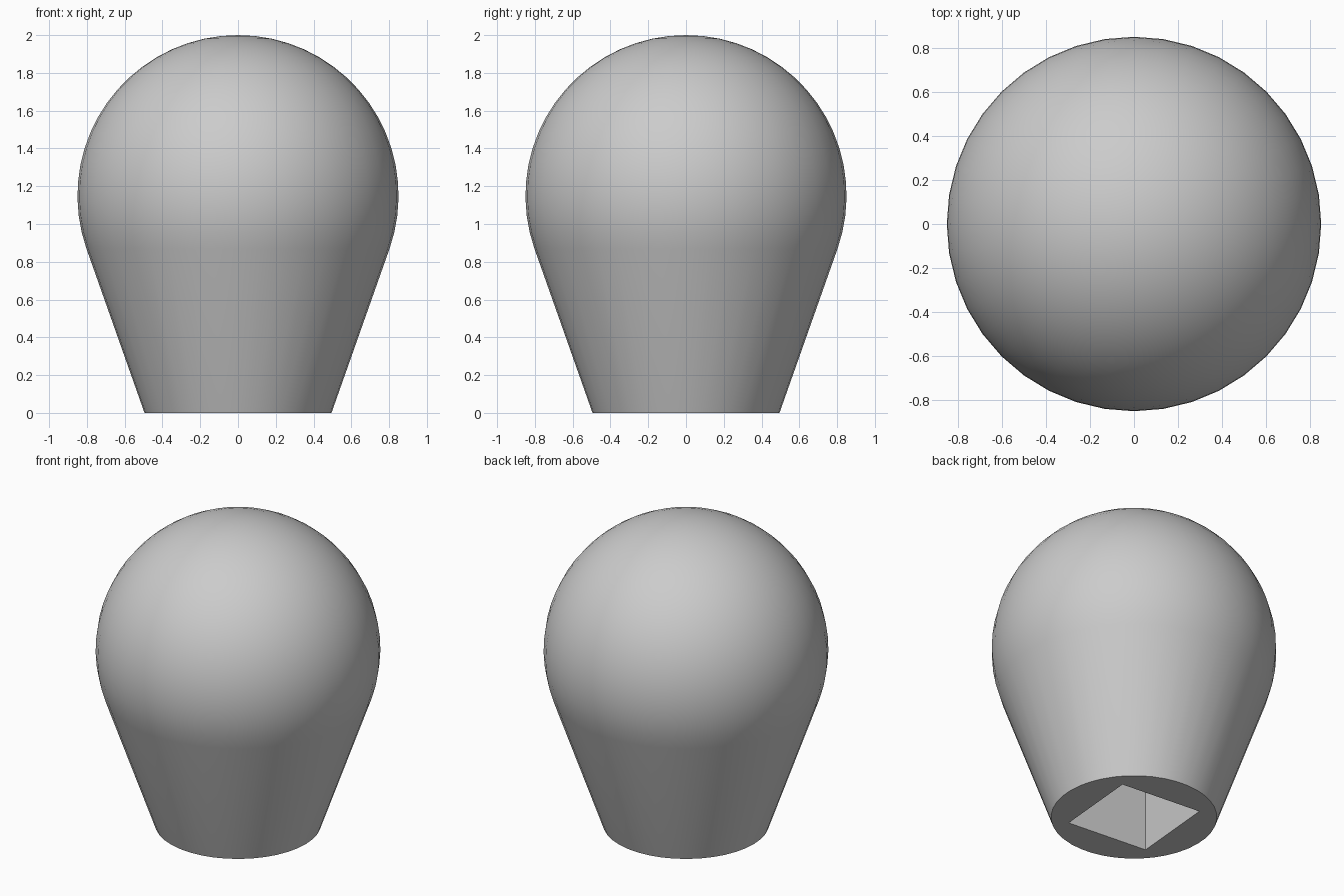
import bpy
import bmesh
import math

cube = bpy.data.objects.get("Cube")
if cube:
    bpy.data.objects.remove(cube, do_unlink=True)

SEGMENTS = 40
RADIUS = 0.85            # ball radius
CENTRE_Z = 2 - RADIUS    # ball centre height
BASE_RADIUS = 0.495
SLOPE = math.radians(19.3)   # taper of the stem, tangent to the ball
SOCKET_SIDE = 0.56
SOCKET_DEPTH = 0.8

# Plain grey material
grey = bpy.data.materials.new("plain grey")
grey.use_nodes = True
colour = (0.6, 0.6, 0.6, 1)
grey.diffuse_color = colour
grey.node_tree.nodes["Principled BSDF"].inputs["Base Color"].default_value = colour

# Knob profile: flat base, tapered stem, then ball arc up to the top
ARC_STEPS = 18
profile = [(0, 0), (BASE_RADIUS, 0)]
for i in range(ARC_STEPS):
    a = -SLOPE + (math.pi / 2 + SLOPE) * i / ARC_STEPS
    profile.append((RADIUS * math.cos(a), CENTRE_Z + RADIUS * math.sin(a)))
profile.append((0, CENTRE_Z + RADIUS))

# Spin the profile into a closed solid
bm = bmesh.new()
verts = [bm.verts.new((r, 0, z)) for r, z in profile]
edges = [bm.edges.new(pair) for pair in zip(verts, verts[1:])]
bmesh.ops.spin(bm, geom=verts + edges, cent=(0, 0, 0), axis=(0, 0, 1),
               angle=math.tau, steps=SEGMENTS, use_duplicate=False)
bmesh.ops.remove_doubles(bm, verts=bm.verts, dist=0.0001)
bmesh.ops.recalc_face_normals(bm, faces=bm.faces)
mesh = bpy.data.meshes.new("knob")
bm.to_mesh(mesh)
bm.free()
mesh.materials.append(grey)
knob = bpy.data.objects.new("knob", mesh)
bpy.context.collection.objects.link(knob)

# Square socket cut up into the base, turned slightly
bpy.ops.mesh.primitive_cube_add(size=1, location=(0, 0, SOCKET_DEPTH / 2 - 0.1),
                                rotation=(0, 0, math.radians(-5)))
cutter = bpy.context.object
cutter.name = "socket_cutter"
cutter.scale = (SOCKET_SIDE, SOCKET_SIDE, SOCKET_DEPTH + 0.2)
cutter.data.materials.append(grey)
cutter.hide_render = True

socket = knob.modifiers.new("socket", 'BOOLEAN')
socket.operation = 'DIFFERENCE'
socket.solver = 'EXACT'
socket.object = cutter

bpy.ops.object.select_all(action='DESELECT')
knob.select_set(True)
bpy.context.view_layer.objects.active = knob
bpy.ops.object.modifier_apply(modifier=socket.name)
bpy.data.objects.remove(cutter, do_unlink=True)

# Smooth body with crisp base and socket edges
bpy.ops.object.shade_smooth_by_angle(angle=math.radians(35))
